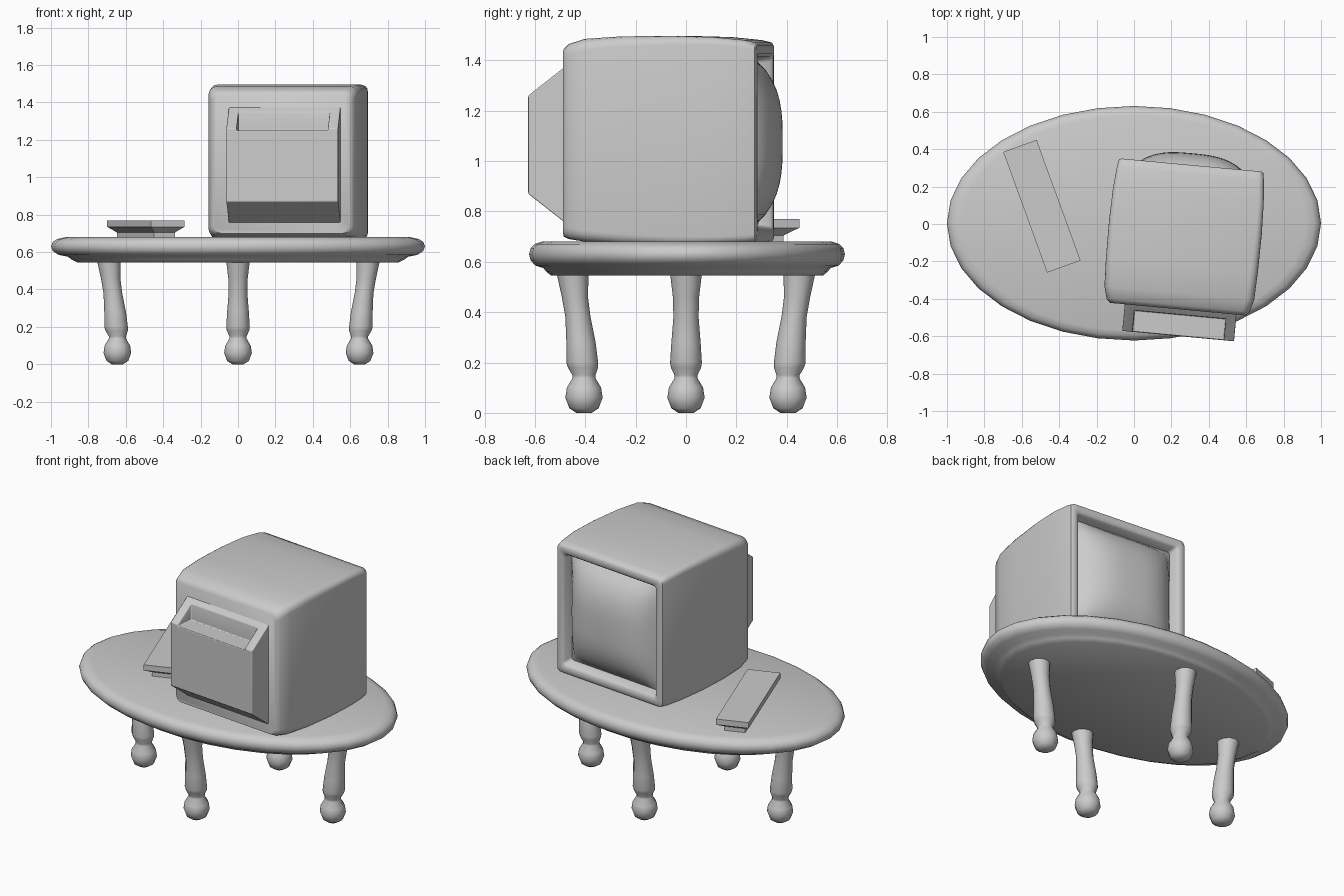
import bpy, bmesh
from math import sin, cos, pi, radians
from mathutils import Matrix

if "Cube" in bpy.data.objects:
    bpy.data.objects.remove(bpy.data.objects["Cube"], do_unlink=True)

grey = bpy.data.materials.new("plain_grey")
grey.use_nodes = True
grey.diffuse_color = (0.6, 0.6, 0.6, 1)
grey.node_tree.nodes["Principled BSDF"].inputs["Base Color"].default_value = (0.6, 0.6, 0.6, 1)


def finish(name, bm, smooth=35, matrix=None):
    """Turn a bmesh into a shaded, coloured object."""
    bmesh.ops.recalc_face_normals(bm, faces=bm.faces)
    mesh = bpy.data.meshes.new(name)
    bm.to_mesh(mesh)
    bm.free()
    mesh.materials.append(grey)
    if smooth:
        mesh.polygons.foreach_set("use_smooth", [True] * len(mesh.polygons))
        mesh.set_sharp_from_angle(angle=radians(smooth))
    ob = bpy.data.objects.new(name, mesh)
    bpy.context.scene.collection.objects.link(ob)
    if matrix:
        ob.matrix_world = matrix
    return ob


def loft(bm, rings, caps=True):
    """Bridge rings of equal point count, capping both ends."""
    loops = [[bm.verts.new(p) for p in ring] for ring in rings]
    for a, b in zip(loops, loops[1:]):
        for i in range(len(a)):
            j = (i + 1) % len(a)
            bm.faces.new((a[i], a[j], b[j], b[i]))
    if caps:
        bm.faces.new(loops[0])
        bm.faces.new(loops[-1])


def ellipse(rx, ry, z, cx=0, cy=0, n=32):
    return [(cx + rx * cos(2 * pi * i / n), cy + ry * sin(2 * pi * i / n), z) for i in range(n)]


def rounded_rect(y, hw, low, high, r, n=4):
    """Rounded rectangle in the xz plane."""
    pts = []
    for k, (sx, z) in enumerate(((1, high), (-1, high), (-1, low), (1, low))):
        cz = z - r if z == high else z + r
        for i in range(n + 1):
            a = pi / 2 * (k + i / n)
            pts.append((sx * (hw - r) + r * cos(a), y, cz + r * sin(a)))
    return pts


# Oval table top
bm = bmesh.new()
loft(bm, [ellipse(r, r * 0.627, z, cy=0.004) for r, z in (
    (0.86, 0.545), (0.89, 0.56), (0.91, 0.575), (0.96, 0.585), (0.99, 0.605),
    (1, 0.63), (0.99, 0.655), (0.965, 0.67), (0.92, 0.68))])
finish("table_top", bm, 50)

# Turned legs, leaning outward at the top: radius, height, lean
leg = ((0.03, 0, 0), (0.058, 0.018, 0), (0.074, 0.06, 0), (0.068, 0.1, 0),
       (0.046, 0.137, 0), (0.046, 0.15, 0), (0.06, 0.18, 0.004), (0.063, 0.2, 0.007),
       (0.058, 0.28, 0.012), (0.05, 0.38, 0.024), (0.052, 0.46, 0.036), (0.064, 0.56, 0.046))
for name, dx, dy, dist in (("left", 1, 0, 0.65), ("right", -1, 0, 0.645),
                           ("front", 0, -1, 0.405), ("back", 0, 1, 0.405)):
    bm = bmesh.new()
    loft(bm, [ellipse(r, r, z, dx * (dist + s), dy * (dist + s), 12) for r, z, s in leg])
    finish(name + "_leg", bm, 50)

# Television body: swollen cabinet with a hollow back for the screen
tv = Matrix.Translation((0.27, -0.07, 0)) @ Matrix.Rotation(radians(-5.3), 4, "Z")
sections = ((-0.387, 0.365, 0.7, 1.445, 0.04), (-0.365, 0.385, 0.69, 1.465, 0.045),
            (-0.3, 0.402, 0.68, 1.485, 0.045), (-0.15, 0.408, 0.67, 1.495, 0.04),
            (0.05, 0.41, 0.665, 1.497, 0.035), (0.22, 0.405, 0.67, 1.492, 0.03),
            (0.34, 0.395, 0.675, 1.48, 0.03), (0.38, 0.388, 0.68, 1.47, 0.03),
            (0.387, 0.375, 0.69, 1.46, 0.03), (0.387, 0.345, 0.725, 1.425, 0.02),
            (0.375, 0.335, 0.735, 1.415, 0.02), (0.315, 0.325, 0.745, 1.405, 0.02))
bm = bmesh.new()
loft(bm, [rounded_rect(*s) for s in sections])
finish("television_body", bm, 50, tv)

# Bulging screen
bm = bmesh.new()
bmesh.ops.create_grid(bm, x_segments=16, y_segments=16, size=1)
for v in bm.verts:
    u, w = v.co.x, v.co.y
    bulge = (1 - abs(u) ** 3) * (1 - abs(w) ** 3)
    v.co = (u * 0.325, 0.325 + 0.125 * bulge ** 0.8, 1.075 + w * 0.33)
screen = finish("screen", bm, 60, tv)
if screen.data.polygons[0].normal.y < 0:
    screen.data.flip_normals()


# Rear housing with a handle notch cut in its upper slope
def prism(name, profile, x0, x1):
    bm = bmesh.new()
    loft(bm, [[(x, y, z) for y, z in profile] for x in (x0, x1)])
    return finish(name, bm, 40, tv)


housing = prism("rear_housing", ((-0.37, 1.385), (-0.53, 1.26), (-0.53, 0.87), (-0.37, 0.745)),
                -0.285, 0.315)
cutter = prism("notch_cutter", ((-0.6, 1.25), (-0.415, 1.25), (-0.415, 1.6), (-0.6, 1.6)),
               -0.23, 0.26)
cutter.hide_render = True
cutter.hide_viewport = True
cut = housing.modifiers.new("notch", "BOOLEAN")
cut.object = cutter
cut.solver = "EXACT"
bev = housing.modifiers.new("soft_edges", "BEVEL")
bev.width = 0.014
bev.segments = 3
bev.limit_method = "ANGLE"

# Remote control: slab on a narrower flared foot
bm = bmesh.new()
loft(bm, [[(sx * hx, sy * hy, z) for sx, sy in ((1, 1), (-1, 1), (-1, -1), (1, -1))]
          for hx, hy, z in ((0.06, 0.29, 0.675), (0.06, 0.29, 0.705),
                            (0.095, 0.343, 0.735), (0.095, 0.343, 0.77))])
finish("remote_control", bm, 0,
       Matrix.Translation((-0.4925, 0.095, 0)) @ Matrix.Rotation(radians(20), 4, "Z"))
